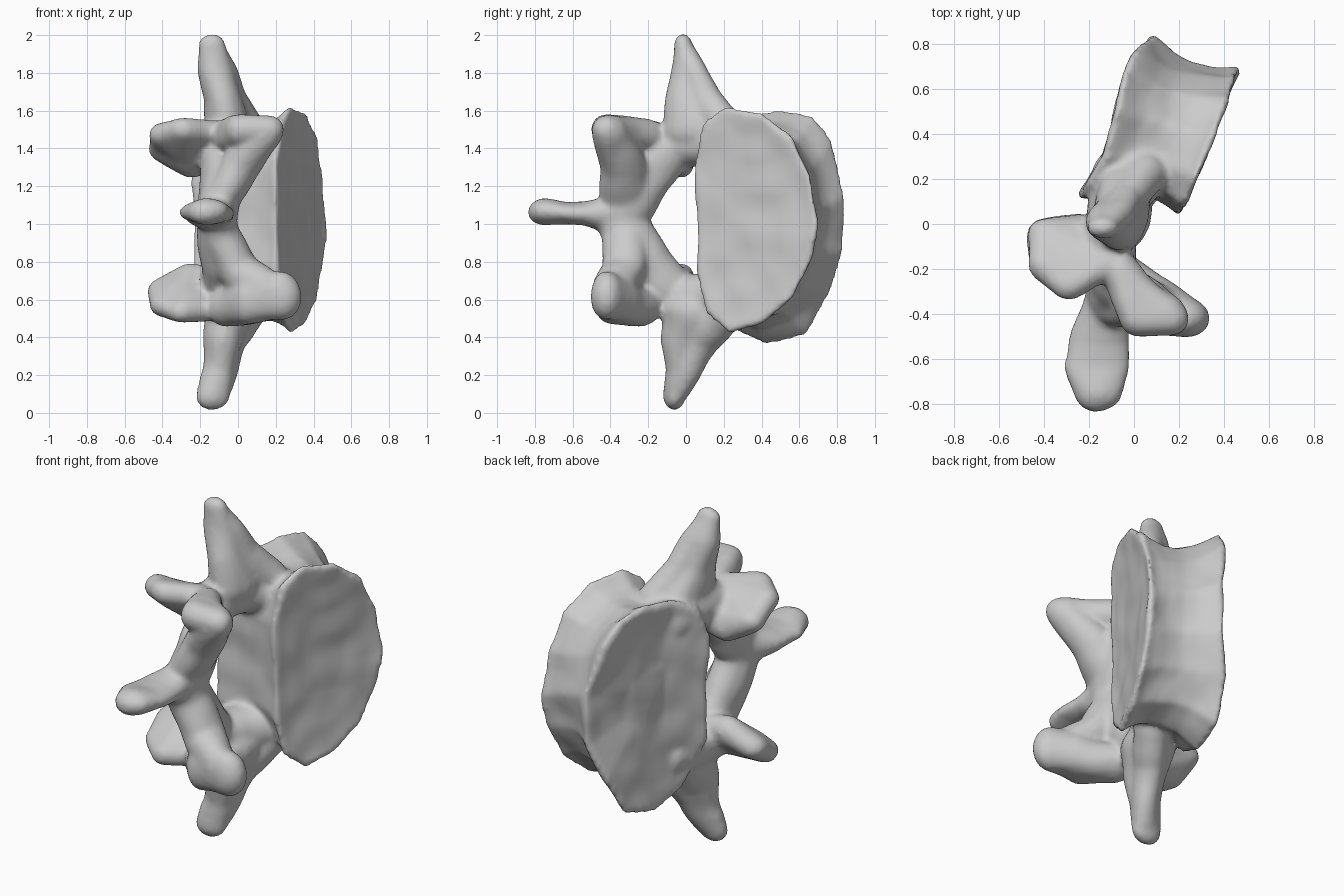
import bpy, bmesh
from mathutils import Vector, Matrix, noise

cube = bpy.data.objects.get("Cube")
if cube:
    bpy.data.objects.remove(cube, do_unlink=True)

bone = bpy.data.materials.new("bone_grey")
bone.use_nodes = True
grey = (0.6, 0.6, 0.6, 1)
bone.diffuse_color = grey
bone.node_tree.nodes["Principled BSDF"].inputs["Base Color"].default_value = grey

MID = 1.02
bm = bmesh.new()


def wrap(blobs):
    """One convex skin around ellipsoids (x, y, z, rx, ry, rz)."""
    verts = []
    for x, y, z, rx, ry, rz in blobs:
        m = Matrix.Translation((x, y, z)) @ Matrix.Diagonal((rx, ry, rz, 1))
        verts += bmesh.ops.create_uvsphere(
            bm, u_segments=16, v_segments=10, radius=1, matrix=m)["verts"]
    edges = list({e for v in verts for e in v.link_edges})
    bmesh.ops.delete(bm, geom=edges, context="EDGES_FACES")
    verts = [v for v in verts if v.is_valid]
    hull = bmesh.ops.convex_hull(bm, input=verts)
    junk = [g for g in hull["geom_interior"] if isinstance(g, bmesh.types.BMVert)]
    bmesh.ops.delete(bm, geom=junk, context="VERTS")


def strand(blobs):
    for pair in zip(blobs, blobs[1:]):
        wrap(pair)


def both(build, blobs):
    """Build an upper part and its mirrored lower twin."""
    build(blobs)
    build([(x, y, 2 * MID - z, *r) for x, y, z, *r in blobs])


# Vertebral body: two D-shaped end plates (y, z), lofted with a narrower waist
right_plate = [(.05, .74), (.045, 1.02), (.04, 1.33), (.09, 1.54), (.2, 1.63), (.4, 1.59),
               (.56, 1.46), (.66, 1.25), (.7, 1.0), (.66, .8), (.56, .6), (.4, .47),
               (.22, .42), (.1, .53)]
left_plate = [(.12, .72), (.13, 1.02), (.11, 1.33), (.17, 1.5), (.3, 1.58), (.5, 1.61),
              (.68, 1.58), (.78, 1.45), (.85, 1.16), (.84, .85), (.77, .63), (.65, .41),
              (.43, .35), (.24, .44)]


def left_x(y):
    return -.215 + .24 * y + .9 * max(0, y - .755) - .5 * max(0, .25 - y)


def body_ring(t, size):
    ring = []
    for (yr, zr), (yl, zl) in zip(right_plate, left_plate):
        right = Vector((.19 + .5 * yr - .13 * yr * yr, yr, zr))
        left = Vector((left_x(yl), yl, zl))
        core = Vector((-.1, .46, MID)).lerp(Vector((.34, .34, MID)), t)
        ring.append(bm.verts.new(core.lerp(left.lerp(right, t), size)))
    return ring


rings = [body_ring(t, s) for t, s in
         ((.05, .35), (.03, .75), (0, .95), (.04, 1), (.13, .96), (.3, .88), (.5, .85),
          (.7, .87), (.88, .94), (.96, 1), (1, .97), (.97, .75), (.95, .35))]
n = len(right_plate)
for a, b in zip(rings, rings[1:]):
    for i in range(n):
        bm.faces.new((a[i], a[(i + 1) % n], b[(i + 1) % n], b[i]))
bm.faces.new(rings[0])
bm.faces.new(rings[-1])

# Pedicles joining body and arch
both(strand, [(.01, .26, 1.42, .19, .1, .14), (-.07, .1, 1.43, .14, .12, .13),
              (-.11, -.06, 1.43, .11, .12, .12)])
# Laminae closing the arch
both(strand, [(-.1, -.07, 1.4, .1, .12, .12), (-.09, -.22, 1.25, .11, .16, .12),
              (-.11, -.33, 1.05, .11, .14, .1)])
# Forward facets: tilted cupped plates
both(wrap, [(-.12, -.18, 1.49, .06, .07, .06), (-.3, -.275, 1.5, .07, .06, .06),
            (-.4, -.18, 1.47, .07, .08, .06), (-.4, -.05, 1.4, .075, .075, .065),
            (-.25, -.03, 1.32, .08, .08, .08), (-.12, -.03, 1.34, .06, .07, .07)])

# Transverse processes with a ridge running back to the body
strand([(-.05, .08, 1.5, .13, .2, .12), (-.08, .02, 1.66, .1, .13, .1),
        (-.12, .005, 1.81, .095, .09, .08), (-.14, -.015, 1.95, .075, .05, .055)])
strand([(.05, .22, 1.5, .1, .1, .1), (-.03, .1, 1.66, .08, .09, .08),
        (-.075, .045, 1.79, .075, .075, .08), (-.125, .0, 1.92, .065, .05, .05)])
strand([(-.05, .07, .54, .13, .2, .12), (-.08, .0, .38, .1, .13, .1),
        (-.105, -.025, .23, .085, .085, .08), (-.13, -.06, .08, .09, .055, .07)])
strand([(.05, .21, .53, .1, .1, .1), (-.03, .09, .38, .08, .09, .08),
        (-.07, .02, .24, .075, .075, .08), (-.11, -.04, .11, .075, .055, .06)])

# Rear facets: an upper limb with a level shelf, a lower limb with a broad pad
strand([(-.1, -.32, 1.12, .1, .14, .1), (.01, -.33, 1.3, .1, .13, .1),
        (.13, -.4, 1.48, .1, .1, .1)])
wrap([(-.06, -.23, 1.47, .07, .12, .09), (.0, -.42, 1.5, .07, .08, .08),
      (.15, -.42, 1.5, .09, .08, .08)])
strand([(-.1, -.32, .94, .11, .13, .1), (.0, -.32, .76, .12, .12, .1),
        (.14, -.4, .63, .1, .1, .14)])
wrap([(-.06, -.24, .56, .1, .12, .1), (.05, -.4, .6, .08, .09, .13),
      (.23, -.42, .62, .1, .09, .13)])

# Spinous process: a flat blade
strand([(-.12, -.36, 1.05, .11, .1, .11), (-.16, -.52, 1.055, .135, .09, .065),
        (-.165, -.64, 1.06, .145, .09, .06), (-.16, -.75, 1.065, .11, .09, .075)])

bmesh.ops.recalc_face_normals(bm, faces=bm.faces)
mesh = bpy.data.meshes.new("vertebra")
bm.to_mesh(mesh)
bm.free()
vertebra = bpy.data.objects.new("vertebra", mesh)
bpy.context.collection.objects.link(vertebra)

# Fuse the parts into one skin and soften the joints
fuse = vertebra.modifiers.new("fuse", "REMESH")
fuse.mode = "VOXEL"
fuse.voxel_size = .016
soften = vertebra.modifiers.new("soften", "SMOOTH")
soften.factor = .5
soften.iterations = 8
bpy.context.view_layer.update()
skin = bpy.data.meshes.new_from_object(
    vertebra.evaluated_get(bpy.context.evaluated_depsgraph_get()))
vertebra.modifiers.clear()
vertebra.data = skin

# Slight bony unevenness
normals = [v.normal.copy() for v in skin.vertices]
for v, normal in zip(skin.vertices, normals):
    v.co += normal * noise.noise(v.co * 6) * .012

skin.materials.clear()
skin.materials.append(bone)
bpy.ops.object.select_all(action="DESELECT")
vertebra.select_set(True)
bpy.context.view_layer.objects.active = vertebra
bpy.ops.object.shade_smooth_by_angle(angle=.9)
